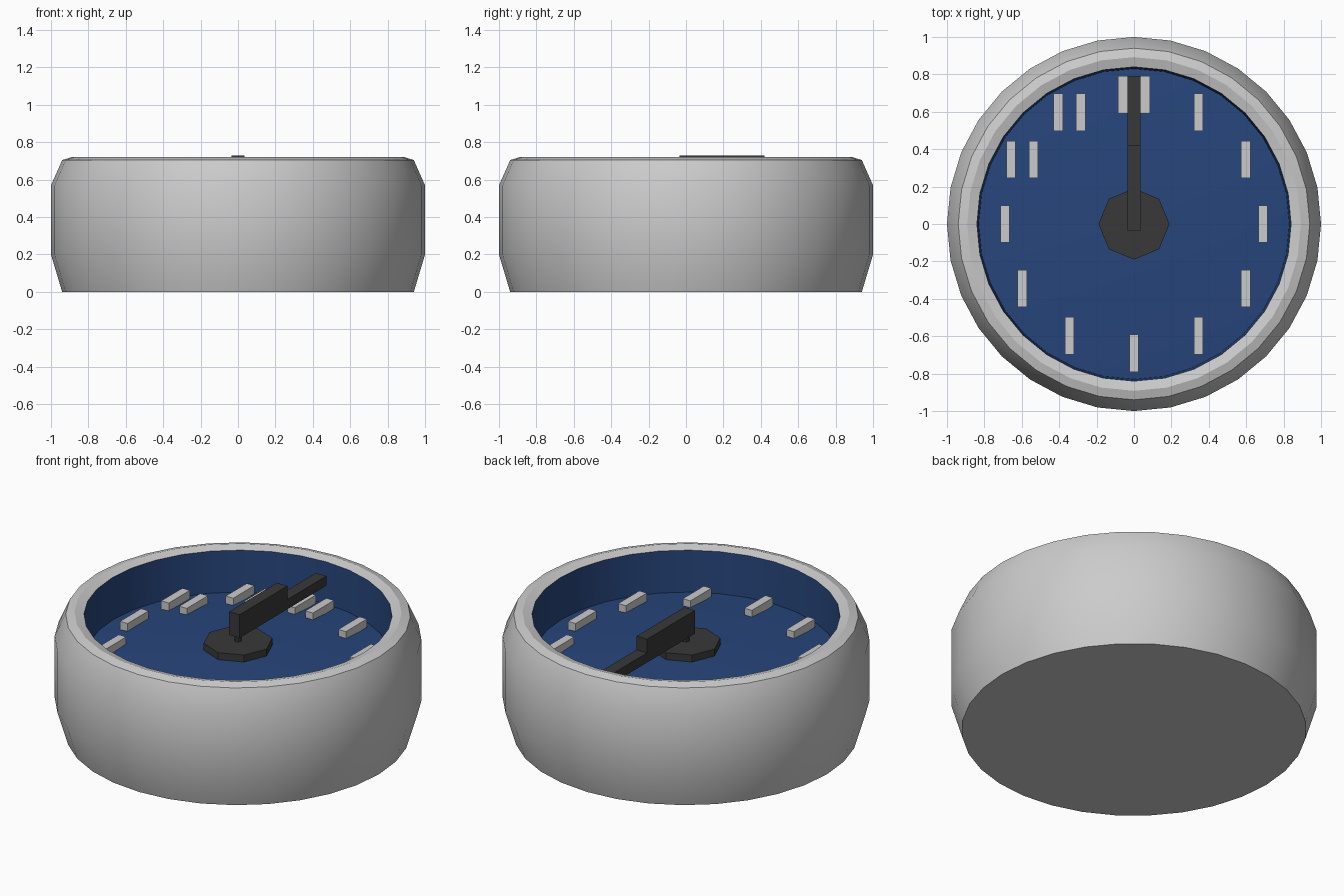
import bpy, bmesh, math
from mathutils import Matrix

if "Cube" in bpy.data.objects:
    bpy.data.objects.remove(bpy.data.objects["Cube"])


def material(name, rgb):
    m = bpy.data.materials.new(name)
    m.diffuse_color = (*rgb, 1)
    m.use_nodes = True
    m.node_tree.nodes["Principled BSDF"].inputs["Base Color"].default_value = m.diffuse_color
    return m


def finish(name, bm, mat=None):
    bmesh.ops.recalc_face_normals(bm, faces=bm.faces)
    me = bpy.data.meshes.new(name)
    bm.to_mesh(me)
    bm.free()
    ob = bpy.data.objects.new(name, me)
    bpy.context.collection.objects.link(ob)
    if mat:
        me.materials.append(mat)
    return ob


def lathe(name, profile, sides, mat=None, flip=False):
    """Revolve (radius, z) points around z; radius 0 closes to a point."""
    bm = bmesh.new()
    rings = []
    for r, z in profile:
        if r == 0:
            rings.append([bm.verts.new((0, 0, z))] * sides)
        else:
            rings.append([bm.verts.new((r * math.cos(math.tau * i / sides),
                                        r * math.sin(math.tau * i / sides), z))
                          for i in range(sides)])
    for a, b in zip(rings, rings[1:]):
        for i in range(sides):
            j = (i + 1) % sides
            bm.faces.new(dict.fromkeys((a[i], a[j], b[j], b[i])))
    ob = finish(name, bm, mat)
    if flip:
        ob.data.flip_normals()
    return ob


def add_box(bm, x0, x1, y0, y1, z0, z1):
    mid = Matrix.Translation(((x0 + x1) / 2, (y0 + y1) / 2, (z0 + z1) / 2))
    size = Matrix.Diagonal((x1 - x0, y1 - y0, z1 - z0, 1))
    bmesh.ops.create_cube(bm, size=1, matrix=mid @ size)


def smooth(ob):
    bpy.ops.object.select_all(action='DESELECT')
    ob.select_set(True)
    bpy.context.view_layer.objects.active = ob
    bpy.ops.object.shade_smooth_by_angle(angle=math.radians(30))


blue = material("dial_blue", (0.02, 0.06, 0.2))
dark = material("hand_dark", (0.04, 0.04, 0.04))

# Rounded case with bezel, closed underneath
case = lathe("case", [(0, 0), (0.94, 0), (1, 0.2), (1, 0.57), (0.94, 0.705),
                      (0.892, 0.72), (0.84, 0.705)], 32)
smooth(case)

# Recessed blue bowl: inner wall and slightly raised dial
dial = lathe("dial", [(0.84, 0.705), (0.83, 0.457), (0, 0.52)], 32, blue)
# The bowl must face up and inwards
if sum(p.normal.z for p in dial.data.polygons) < 0:
    dial.data.flip_normals()
smooth(dial)

# Plain raised hour markers, paired at the last three hours
bm = bmesh.new()
for hour in range(1, 13):
    a = math.radians(30 * hour)
    x, y = 0.69 * math.sin(a), 0.69 * math.cos(a)
    offsets = (-0.06, 0.06) if hour >= 10 else (0,)
    for dx in offsets:
        add_box(bm, x + dx - 0.025, x + dx + 0.025, y - 0.1, y + 0.1, 0.465, 0.515)
finish("hour_markers", bm)

# Octagonal hub and centre pin
lathe("hub", [(0, 0.51), (0.19, 0.51), (0.19, 0.552), (0, 0.552)], 8, dark)
lathe("centre_pin", [(0, 0.55), (0.02, 0.55), (0.02, 0.6), (0, 0.6)], 8, dark)

# Stacked hands, both pointing straight up the dial
for name, y1, z0, z1 in (("minute_hand", 0.79, 0.59, 0.648),
                         ("hour_hand", 0.42, 0.648, 0.73)):
    bm = bmesh.new()
    add_box(bm, -0.035, 0.035, -0.035, y1, z0, z1)
    finish(name, bm, dark)
